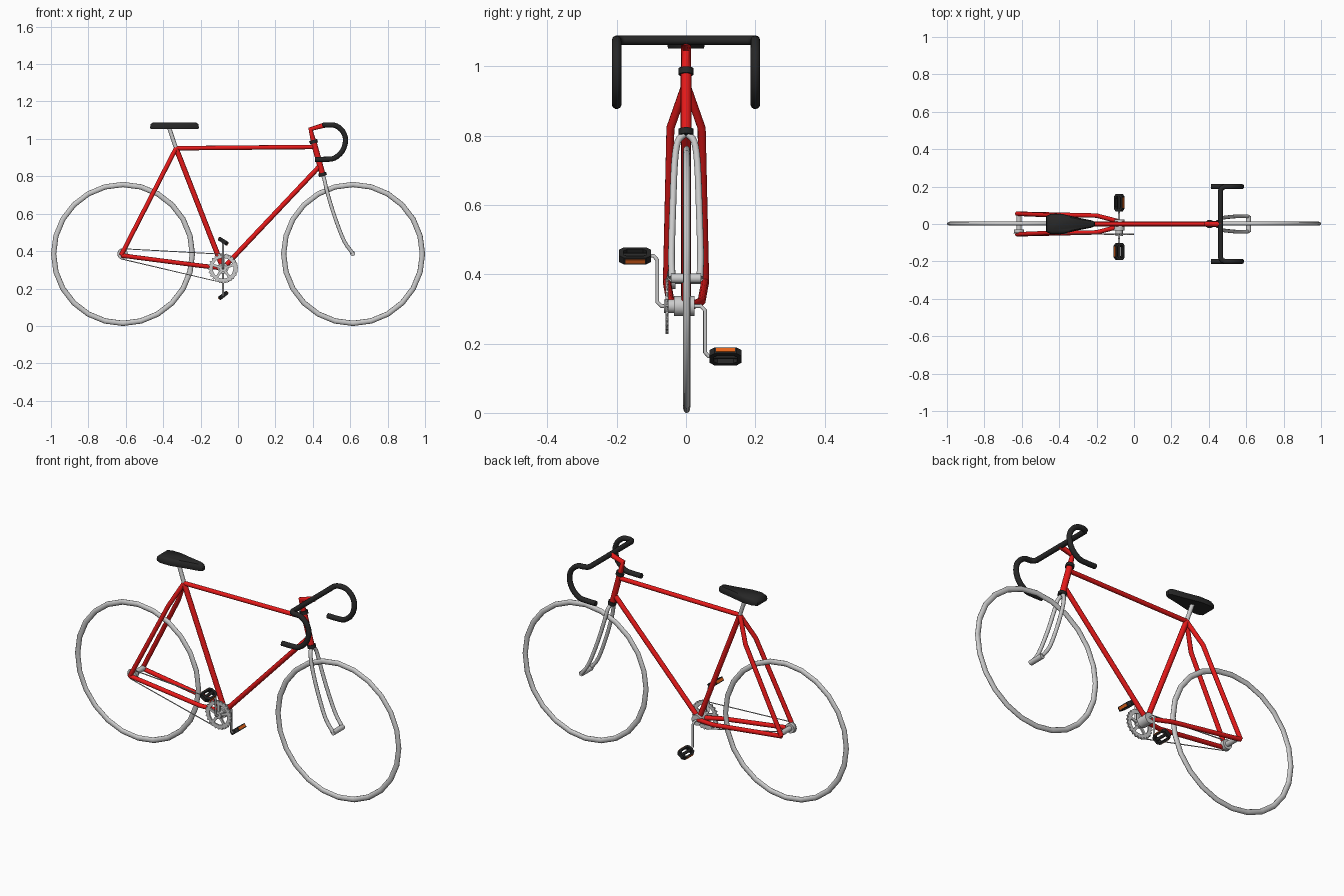
import bpy, bmesh
from math import sin, cos, pi, radians
from mathutils import Vector, Matrix

if "Cube" in bpy.data.objects:
    bpy.data.objects.remove(bpy.data.objects["Cube"])


def material(name, rgb):
    m = bpy.data.materials.new(name)
    m.diffuse_color = (*rgb, 1)
    m.use_nodes = True
    m.node_tree.nodes["Principled BSDF"].inputs["Base Color"].default_value = m.diffuse_color
    return m


RED = material("red_paint", (0.8, 0.01, 0.01))
BLACK = material("black_rubber", (0.02, 0.02, 0.02))
ORANGE = material("orange_reflector", (0.8, 0.13, 0.01))


def from_bmesh(name, bm, mat=None, smooth=True):
    bmesh.ops.recalc_face_normals(bm, faces=bm.faces)
    me = bpy.data.meshes.new(name)
    bm.to_mesh(me)
    bm.free()
    ob = bpy.data.objects.new(name, me)
    bpy.context.collection.objects.link(ob)
    if mat:
        me.materials.append(mat)
    if smooth:
        bpy.ops.object.select_all(action='DESELECT')
        ob.select_set(True)
        bpy.context.view_layer.objects.active = ob
        bpy.ops.object.shade_smooth_by_angle(angle=radians(50))
    return ob


def tube(name, pts, r, mat=None, sides=10, closed=False):
    """Sweep a round section along a polyline, mitred at the bends."""
    bm = bmesh.new()
    pts = [Vector(p) for p in pts]
    n = len(pts)
    dirs = []
    for i in range(n):
        a = pts[i - 1] if (i or closed) else pts[i]
        b = pts[(i + 1) % n] if (i < n - 1 or closed) else pts[i]
        dirs.append(((pts[i] - a).normalized() + (b - pts[i]).normalized()).normalized())
    side = dirs[0].orthogonal().normalized()
    rings = []
    for p, d in zip(pts, dirs):
        side = (side - d * side.dot(d)).normalized()
        up = d.cross(side)
        rings.append([bm.verts.new(p + r * (side * cos(2 * pi * k / sides) + up * sin(2 * pi * k / sides)))
                      for k in range(sides)])
    for i in range(n if closed else n - 1):
        a, b = rings[i], rings[(i + 1) % n]
        for k in range(sides):
            j = (k + 1) % sides
            bm.faces.new((a[k], a[j], b[j], b[k]))
    if not closed:
        bm.faces.new(rings[0])
        bm.faces.new(rings[-1])
    return from_bmesh(name, bm, mat)


def plate_ring(name, outer, inner, depth, matrix, mat=None):
    """Flat plate with a hole, extruded along local z."""
    bm = bmesh.new()
    o = [bm.verts.new((x, y, -depth / 2)) for x, y in outer]
    i = [bm.verts.new((x, y, -depth / 2)) for x, y in inner]
    n = len(o)
    faces = [bm.faces.new((o[k], o[(k + 1) % n], i[(k + 1) % n], i[k])) for k in range(n)]
    ext = bmesh.ops.extrude_face_region(bm, geom=faces, use_keep_orig=True)
    bmesh.ops.translate(bm, vec=(0, 0, depth), verts=[g for g in ext['geom'] if isinstance(g, bmesh.types.BMVert)])
    bm.transform(matrix)
    return from_bmesh(name, bm, mat, False)


def box(name, size, matrix, mat=None):
    bm = bmesh.new()
    bmesh.ops.create_cube(bm, size=1, matrix=matrix @ Matrix.Diagonal((*size, 1)))
    return from_bmesh(name, bm, mat, False)


def smooth_path(pts, steps=4):
    """Catmull-Rom resampling of a few control points."""
    p = [Vector(q) for q in pts]
    p = [2 * p[0] - p[1]] + p + [2 * p[-1] - p[-2]]
    out = []
    for i in range(1, len(p) - 2):
        a, b, c, d = p[i - 1:i + 3]
        for s in range(steps):
            t = s / steps
            out.append(0.5 * (2 * b + (c - a) * t + (2 * a - 5 * b + 4 * c - d) * t * t
                              + (3 * b - a - 3 * c + d) * t ** 3))
    return out + [p[-2]]


# Wheels: plain rims with an oval section
AXLE_Z = 0.385
for name, x in (("rear_wheel", -0.615), ("front_wheel", 0.615)):
    rim = [(0.371 * cos(2 * pi * k / 24), 0, 0.371 * sin(2 * pi * k / 24)) for k in range(24)]
    ob = tube(name, rim, 0.0145, sides=10, closed=True)
    ob.data.transform(Matrix.Translation((x, 0.002, AXLE_Z)) @ Matrix.Diagonal((1, 0.72, 1, 1)))

# Frame
BB = Vector((-0.08, 0, 0.308))
SEAT = Vector((-0.331, 0, 0.95))
HEAD_LO, HEAD_HI = Vector((0.452, 0, 0.81)), Vector((0.404, 0, 0.985))
tube("seat_tube", [BB, SEAT], 0.014, RED)
tube("top_tube", [SEAT, (0.41, 0, 0.957)], 0.012, RED)
tube("down_tube", [BB, (0.44, 0, 0.858)], 0.013, RED)
tube("head_tube", [HEAD_LO, HEAD_HI], 0.016, RED)
for s, side in ((-1, "right"), (1, "left")):
    drop = (-0.625, 0.055 * s, 0.377)
    tube(side + "_seat_stay", [SEAT, (-0.397, 0.045 * s, 0.822), drop], 0.012, RED)
    tube(side + "_chain_stay", [(-0.085, 0.015 * s, 0.309), (-0.2, 0.045 * s, 0.322), drop], 0.012, RED)

# Headset rings
axis = (HEAD_HI - HEAD_LO).normalized()
for name, c in (("upper_headset", HEAD_HI), ("lower_headset", HEAD_LO)):
    tube(name, [c - axis * 0.009, c + axis * 0.009], 0.022, BLACK, 14)

# Fork blades
for s, side in ((-1, "right"), (1, "left")):
    tube(side + "_fork_blade", smooth_path([
        (0.454, 0.006 * s, 0.803), (0.462, 0.024 * s, 0.782), (0.476, 0.033 * s, 0.72),
        (0.513, 0.038 * s, 0.596), (0.566, 0.042 * s, 0.457), (0.612, 0.04 * s, 0.39)], 3), 0.01)

# Hubs and rear sprocket
tube("front_hub", [(0.613, -0.044, AXLE_Z + .003), (0.613, 0.044, AXLE_Z + .003)], 0.014, None, 12)
tube("rear_hub", [(-0.615, -0.05, AXLE_Z), (-0.615, 0.05, AXLE_Z)], 0.014, None, 12)
tube("rear_sprocket", [(-0.615, -0.052, AXLE_Z), (-0.615, -0.03, AXLE_Z)], 0.027, None, 16)

# Seat post and saddle
tube("seat_post", [SEAT, (-0.368, 0, 1.058)], 0.011)
bm = bmesh.new()
half = [(-0.47, 0.042), (-0.445, 0.054), (-0.385, 0.054), (-0.3, 0.034), (-0.225, 0.019), (-0.209, 0.01)]
outline = half + [(x, -y) for x, y in reversed(half)]
levels = [(1.052, 0.96), (1.062, 1.0), (1.078, 0.96), (1.087, 0.8)]
loops = []
for z, f in levels:
    fx = 1 - (1 - f) * 0.5
    loops.append([bm.verts.new((-0.34 + (x + 0.34) * fx, y * f, z)) for x, y in outline])
for a, b in zip(loops, loops[1:]):
    for k in range(len(a)):
        j = (k + 1) % len(a)
        bm.faces.new((a[k], a[j], b[j], b[k]))
bm.faces.new(loops[0])
bm.faces.new(loops[-1])
from_bmesh("saddle", bm, BLACK)

# Stem and drop handlebar
tube("stem", [HEAD_HI, (0.388, 0, 1.052), (0.468, 0, 1.075)], 0.0145, RED)
drop_bar = smooth_path([(0.485, 0.2, 1.075), (0.525, 0.2, 1.07), (0.562, 0.2, 1.038), (0.575, 0.2, 0.99),
                        (0.558, 0.2, 0.935), (0.515, 0.2, 0.897), (0.47, 0.2, 0.891), (0.412, 0.2, 0.891)], 3)
half_bar = [Vector((0.463, 0.18, 1.075)), Vector((0.47, 0.193, 1.075))] + drop_bar
mirrored = [Vector((p.x, -p.y, p.z)) for p in reversed(half_bar)]
tube("handlebar", mirrored + half_bar, 0.014, BLACK, 12)

# Bottom bracket and chainring
tube("bottom_bracket", [BB + Vector((0, -0.035, 0)), BB + Vector((0, 0.025, 0))], 0.029, None, 16)
RING_Y = -0.055
to_ring = Matrix.Translation((BB.x, RING_Y, BB.z)) @ Matrix.Rotation(pi / 2, 4, 'X')
TEETH = 24
N = TEETH * 4
outer = [((0.08 if k % 4 < 2 else 0.072) * cos(2 * pi * k / N),
          (0.08 if k % 4 < 2 else 0.072) * sin(2 * pi * k / N)) for k in range(N)]
inner = [(0.055 * cos(2 * pi * k / N), 0.055 * sin(2 * pi * k / N)) for k in range(N)]
plate_ring("chainring", outer, inner, 0.008, to_ring)
for k in range(5):
    arm = to_ring @ Matrix.Rotation(2 * pi * k / 5 + pi / 2, 4, 'Z') @ Matrix.Translation((0.035, 0, 0))
    box("chainring_arm_%d" % (k + 1), (0.05, 0.014, 0.008), arm)
tube("chainring_boss", [BB + Vector((0, -0.064, 0)), BB + Vector((0, -0.03, 0))], 0.02, None, 14)

# Chain: arc round each sprocket joined by straight runs
chain = [(BB.x + 0.076 * cos(a), RING_Y, BB.z + 0.076 * sin(a))
         for a in [radians(-95 + 190 * k / 14) for k in range(15)]]
chain += [(-0.615 + 0.028 * cos(a), RING_Y + 0.006, AXLE_Z + 0.028 * sin(a))
          for a in [radians(95 + 160 * k / 7) for k in range(8)]]
tube("chain", chain, 0.003, None, 4, closed=True)

# Cranks and pedals
for s, side, y0, y1, yp, ang in ((1, "right", -0.04, -0.083, -0.147, 33), (-1, "left", 0.02, 0.055, 0.114, -38)):
    pz = BB.z + 0.145 * s
    d = 1 if y1 > 0 else -1
    tube(side + "_crank", [(BB.x, y0, BB.z), (BB.x, y1 - 0.012 * d, BB.z), (BB.x, y1, BB.z + 0.012 * s),
                           (BB.x, y1, pz - 0.012 * s), (BB.x, y1 + 0.01 * d, pz), (BB.x, yp, pz)], 0.006, None, 8)
    m = Matrix.Translation((-0.079, yp, pz)) @ Matrix.Rotation(radians(ang), 4, 'Y')
    octagon = [(0.028, 0.032), (0.016, 0.046), (-0.016, 0.046), (-0.028, 0.032),
               (-0.028, -0.032), (-0.016, -0.046), (0.016, -0.046), (0.028, -0.032)]
    plate_ring(side + "_pedal", octagon, [(x * 0.66, y * 0.72) for x, y in octagon], 0.022, m, BLACK)
    tube(side + "_pedal_axle", [m @ Vector((0, -0.045, 0)), m @ Vector((0, 0.045, 0))], 0.008, BLACK, 8)
    for e, end in ((1, "front"), (-1, "rear")):
        box("%s_pedal_%s_reflector" % (side, end), (0.004, 0.056, 0.013),
            m @ Matrix.Translation((0.0285 * e, 0, 0)), ORANGE)
